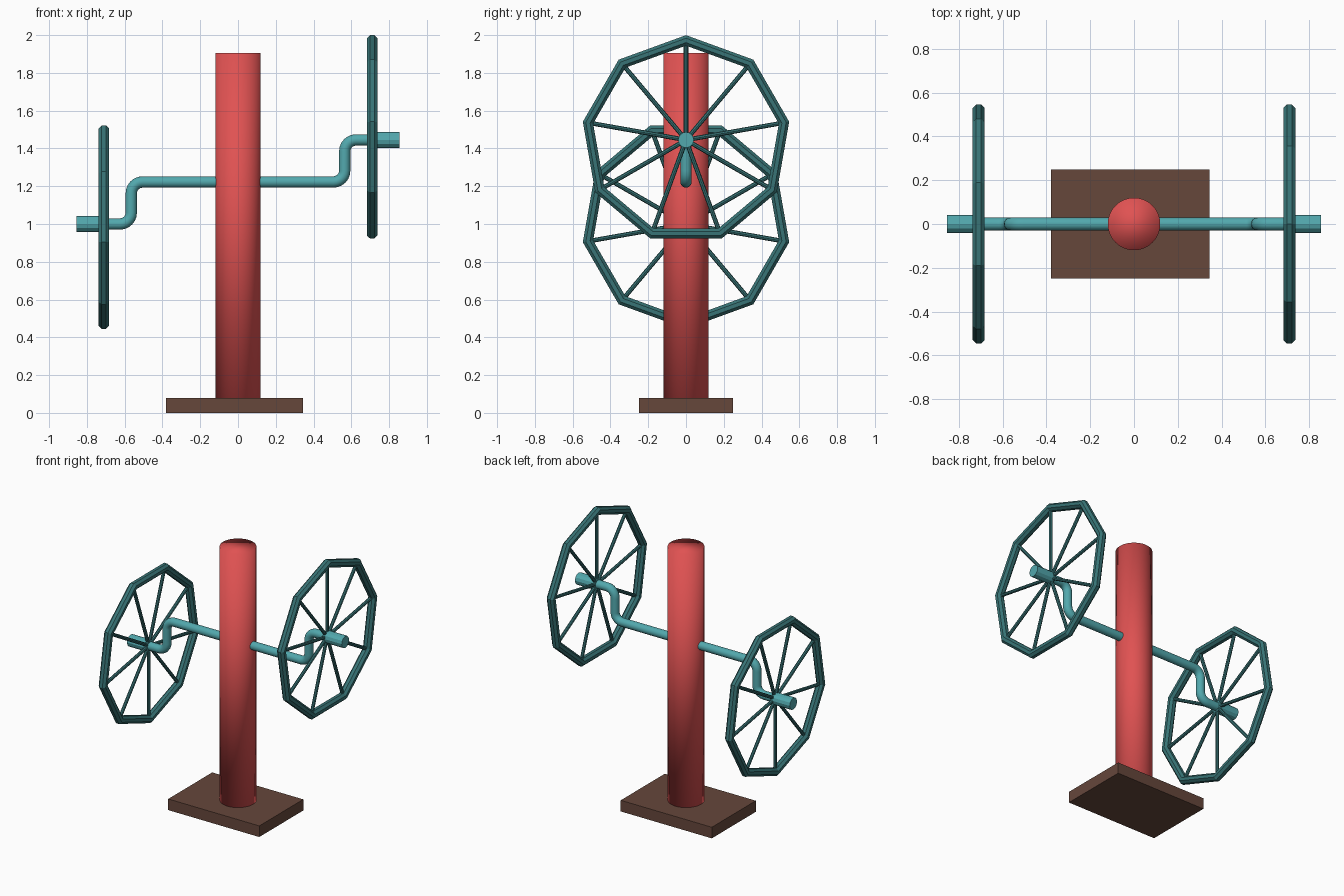
import bpy
import bmesh
from math import cos, sin, pi, tau
from mathutils import Matrix, Vector

cube = bpy.data.objects.get("Cube")
if cube:
    bpy.data.objects.remove(cube, do_unlink=True)

SIDES = 9            # corners and spokes of each wheel
MID_Z = 1.2225       # height of the shaft through the post
DROP = 0.2225        # crank throw
WHEEL_X = 0.71


def material(name, rgb):
    linear = [(c / 255 / 12.92) if c < 11 else ((c / 255 + 0.055) / 1.055) ** 2.4 for c in rgb]
    mat = bpy.data.materials.new(name)
    mat.use_nodes = True
    mat.diffuse_color = (*linear, 1)
    bsdf = mat.node_tree.nodes["Principled BSDF"]
    bsdf.inputs["Base Color"].default_value = (*linear, 1)
    bsdf.inputs["Roughness"].default_value = 0.8
    return mat


RED = material("red", (224, 82, 82))
BROWN = material("brown", (102, 71, 59))
TEAL = material("teal", (82, 168, 173))
DARK_TEAL = material("dark teal", (56, 116, 118))


def finish(name, bm, mat, smooth=False):
    bmesh.ops.recalc_face_normals(bm, faces=bm.faces)
    for face in bm.faces:
        face.smooth = smooth
    mesh = bpy.data.meshes.new(name)
    bm.to_mesh(mesh)
    bm.free()
    mesh.materials.append(mat)
    obj = bpy.data.objects.new(name, mesh)
    bpy.context.collection.objects.link(obj)
    return obj


def add_rod(bm, start, end, radius, sides):
    start, end = Vector(start), Vector(end)
    axis = end - start
    turn = axis.to_track_quat("Z", "Y").to_matrix().to_4x4()
    bmesh.ops.create_cone(bm, cap_ends=True, segments=sides, radius1=radius, radius2=radius,
                          depth=axis.length, matrix=Matrix.Translation((start + end) / 2) @ turn)


def add_tube(bm, rings, closed):
    """Skin a list of vertex rings, capping the ends of an open tube."""
    rings = [[bm.verts.new(p) for p in ring] for ring in rings]
    n = len(rings[0])
    for i in range(len(rings) if closed else len(rings) - 1):
        a, b = rings[i], rings[(i + 1) % len(rings)]
        for j in range(n):
            k = (j + 1) % n
            bm.faces.new((a[j], a[k], b[k], b[j]))
    if not closed:
        bm.faces.new(rings[0])
        bm.faces.new(rings[-1])


# Base board
bm = bmesh.new()
bmesh.ops.create_cube(bm, size=1)
bmesh.ops.scale(bm, vec=(0.725, 0.5, 0.08), verts=bm.verts)
bmesh.ops.translate(bm, vec=(-0.018, 0, 0.04), verts=bm.verts)
finish("base", bm, BROWN)

# Post, smooth all over
bm = bmesh.new()
add_rod(bm, (0, 0, 0.07), (0, 0, 1.905), 0.12, 32)
finish("post", bm, RED, smooth=True)

# Cranked shaft: half a path with rounded elbows, repeated by a half turn
BEND, CRANK_X, R = 0.06, 0.565, 0.03
half = [(0, 0, 1, 0)]                       # x, z, tangent x, tangent z
for i in range(7):
    a = i / 6 * pi / 2
    half.append((CRANK_X - BEND + BEND * sin(a), BEND - BEND * cos(a), cos(a), sin(a)))
for i in range(7):
    a = i / 6 * pi / 2
    half.append((CRANK_X + BEND - BEND * cos(a), DROP - BEND + BEND * sin(a), sin(a), cos(a)))
half.append((WHEEL_X + 0.01, DROP, 1, 0))
path = [(-x, -z, tx, tz) for x, z, tx, tz in reversed(half[1:])] + half
rings = []
for x, z, tx, tz in path:
    ring = []
    for j in range(16):
        a = tau * j / 16
        ring.append((x - tz * R * cos(a), R * sin(a), MID_Z + z + tx * R * cos(a)))
    rings.append(ring)
bm = bmesh.new()
add_tube(bm, rings, closed=False)
shaft = finish("crank_shaft", bm, TEAL)
bpy.context.view_layer.objects.active = shaft
shaft.select_set(True)
bpy.ops.object.shade_smooth_by_angle(angle=pi / 5)

# Wheels: the right one is the left one given a half turn
for side, label in ((1, "left"), (-1, "right")):
    centre = Vector((side * WHEEL_X, 0, MID_Z + side * DROP))

    def spot(angle, radius, offset=0):
        return centre + Vector((offset, radius * sin(angle), side * radius * cos(angle)))

    angles = [tau * i / SIDES for i in range(SIDES)]

    # Rim with an eight-sided section
    section = [tau * (j + 0.5) / 8 for j in range(8)]
    bm = bmesh.new()
    add_tube(bm, [[spot(a, 0.527 + 0.03 * cos(s), 0.03 * sin(s)) for s in section]
                  for a in angles], closed=True)
    finish(label + "_rim", bm, DARK_TEAL)

    # Spokes running to the corners
    bm = bmesh.new()
    for a in angles:
        add_rod(bm, centre, spot(a, 0.52), 0.012, 8)
    finish(label + "_spokes", bm, DARK_TEAL)

    # Hub grip on the outer side
    bm = bmesh.new()
    add_rod(bm, centre - Vector((side * 0.01, 0, 0)), centre + Vector((side * 0.145, 0, 0)), 0.042, 12)
    finish(label + "_hub", bm, TEAL)
